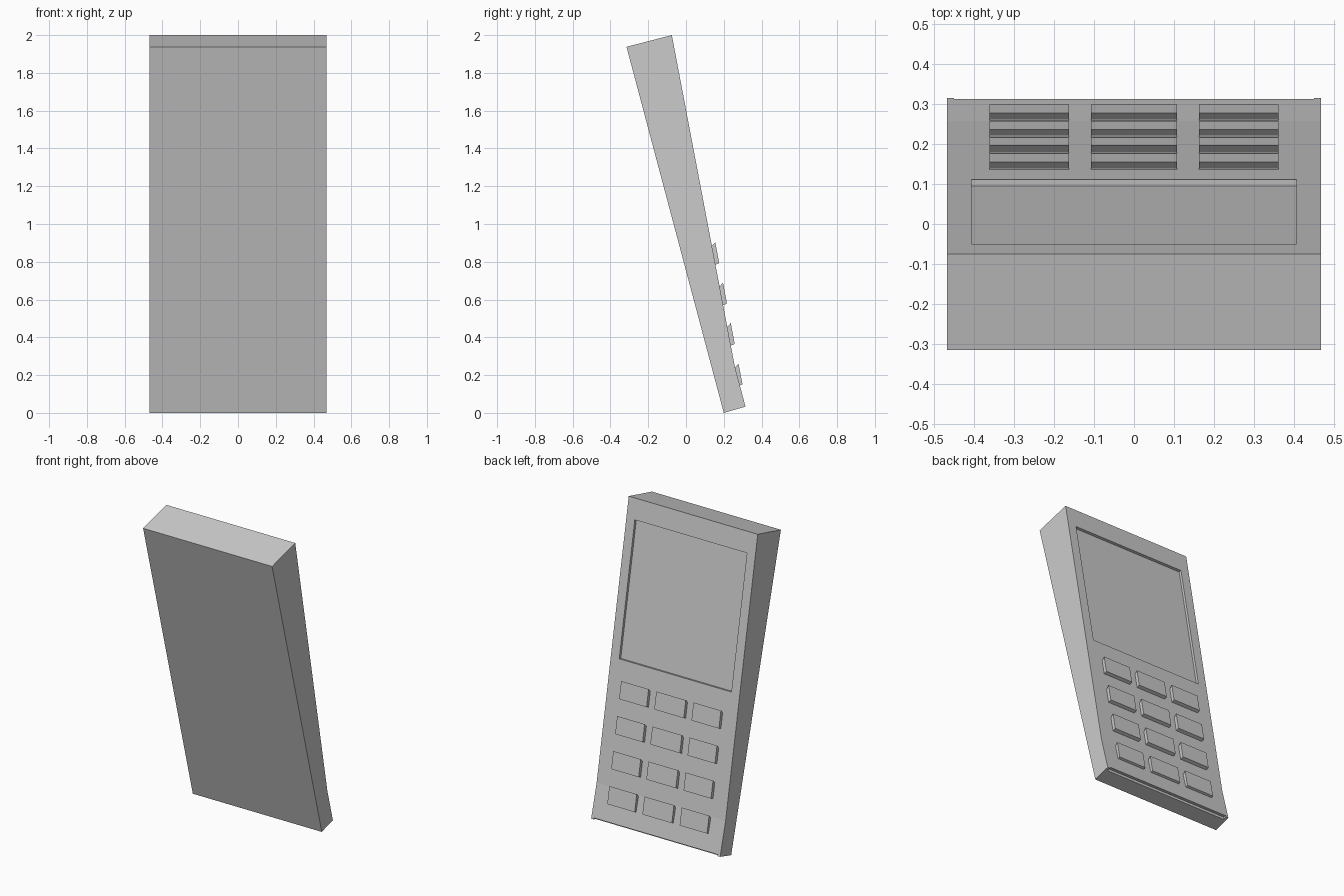
import bpy, bmesh

if "Cube" in bpy.data.objects:
    bpy.data.objects.remove(bpy.data.objects["Cube"])


def prism(name, profile, x0, x1):
    """Extrude a (y, z) profile along x."""
    bm = bmesh.new()
    face = bm.faces.new([bm.verts.new((x0, y, z)) for y, z in profile])
    ext = bmesh.ops.extrude_face_region(bm, geom=[face])
    moved = [v for v in ext["geom"] if isinstance(v, bmesh.types.BMVert)]
    bmesh.ops.translate(bm, vec=(x1 - x0, 0, 0), verts=moved)
    bmesh.ops.recalc_face_normals(bm, faces=bm.faces)
    mesh = bpy.data.meshes.new(name)
    bm.to_mesh(mesh)
    bm.free()
    obj = bpy.data.objects.new(name, mesh)
    bpy.context.collection.objects.link(obj)
    return obj


def cut(obj, cutter):
    mod = obj.modifiers.new(cutter.name, 'BOOLEAN')
    mod.operation = 'DIFFERENCE'
    mod.solver = 'EXACT'
    mod.object = cutter
    cutter.hide_render = True
    cutter.hide_set(True)


def on_face(z, depth):
    """Point of the keypad face at height z, moved outward by depth."""
    y = -0.075 + (2.0 - z) * 0.19
    return (y + depth * 0.982, z + depth * 0.187)


# Leaning wedge body with a slight bend near the foot
body = prism("body", [(0.2, 0), (0.315, 0.033), (0.258, 0.247),
                      (-0.075, 2.0), (-0.315, 1.938)], -0.468, 0.468)

# Shallow screen recess
screen = [on_face(1.87, -0.017), on_face(1.87, 0.1),
          on_face(1.02, 0.1), on_face(1.02, -0.017)]
cut(body, prism("screen_cutter", screen, -0.407, 0.407))

# Step along the lower edge
step = [(0.292, -0.1), (0.4, -0.1), (0.4, 0.042), (0.292, 0.042)]
cut(body, prism("lower_step_cutter", step, -0.45, 0.45))

# Four rows of three keys
key = [(0.120, 0.880), (0.139, 0.885), (0.155, 0.903),
       (0.176, 0.793), (0.157, 0.785), (0.137, 0.780)]
columns = [(-0.362, -0.163), (-0.107, 0.107), (0.163, 0.362)]
for row in range(4):
    profile = [(y + 0.041 * row, z - 0.214 * row) for y, z in key]
    for col, (x0, x1) in enumerate(columns):
        prism(f"key_{row + 1}_{col + 1}", profile, x0, x1)
